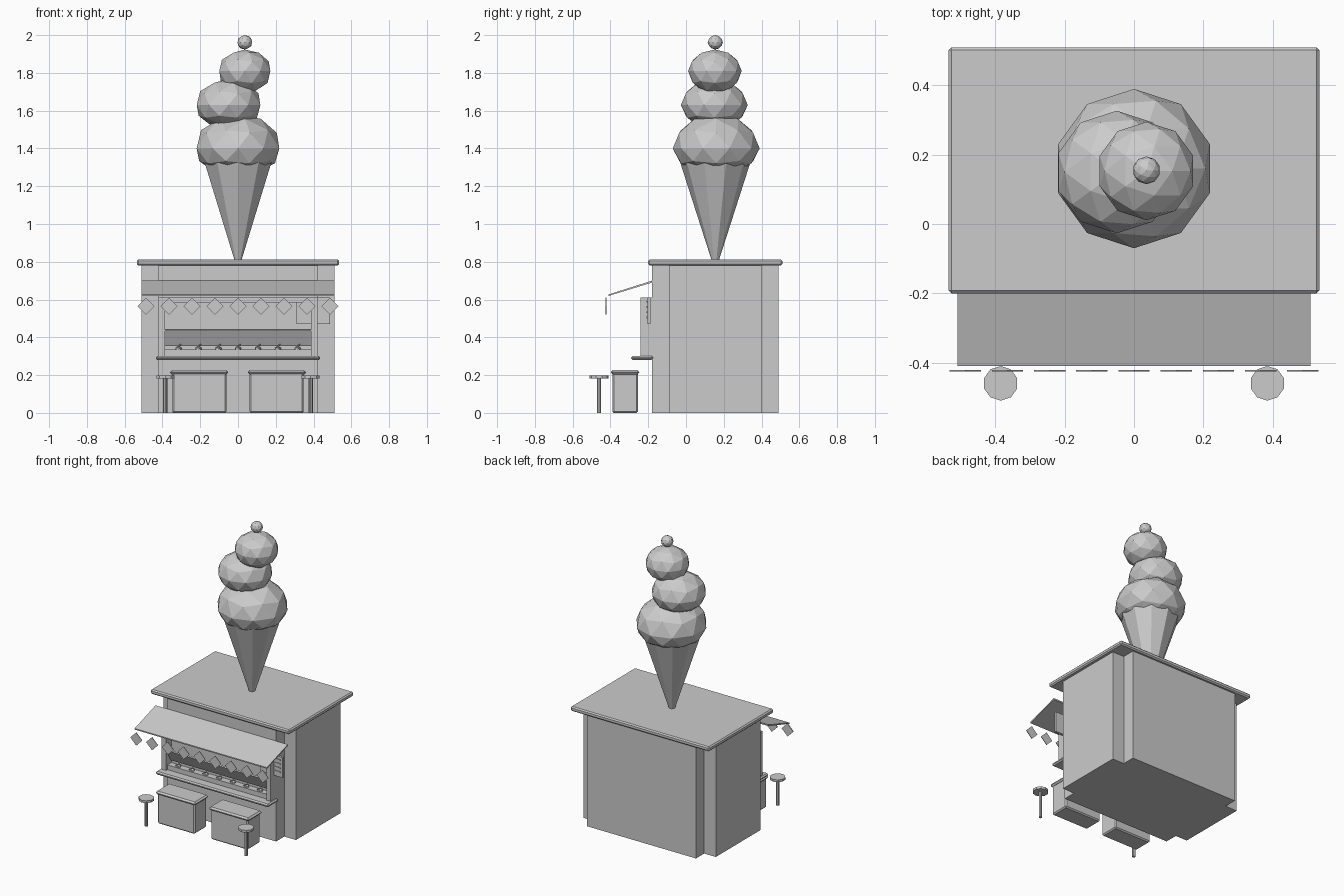
import bpy, bmesh, math
from mathutils import Matrix, Vector

cube = bpy.data.objects.get("Cube")
if cube:
    bpy.data.objects.remove(cube)

grey = bpy.data.materials.new("plain_grey")
grey.use_nodes = True
grey.diffuse_color = (0.6, 0.6, 0.6, 1)
grey.node_tree.nodes["Principled BSDF"].inputs["Base Color"].default_value = grey.diffuse_color


def finish(name, bm):
    bmesh.ops.recalc_face_normals(bm, faces=bm.faces)
    mesh = bpy.data.meshes.new(name)
    bm.to_mesh(mesh)
    bm.free()
    mesh.materials.append(grey)
    obj = bpy.data.objects.new(name, mesh)
    bpy.context.collection.objects.link(obj)
    return obj


def box(name, x, y, z, bevel=0):
    """Box from (low, high) ranges on each axis."""
    bm = bmesh.new()
    size = [r[1] - r[0] for r in (x, y, z)]
    mid = [(r[0] + r[1]) / 2 for r in (x, y, z)]
    bmesh.ops.create_cube(bm, size=1, matrix=Matrix.Translation(mid) @ Matrix.Diagonal((*size, 1)))
    if bevel:
        bmesh.ops.bevel(bm, geom=bm.edges[:], offset=bevel, segments=1, affect='EDGES')
    return finish(name, bm)


def cone(name, center, r_low, r_high, z_low, z_high, sides=10):
    bm = bmesh.new()
    bmesh.ops.create_cone(bm, cap_ends=True, segments=sides, radius1=r_low, radius2=r_high,
                          depth=z_high - z_low,
                          matrix=Matrix.Translation((*center, (z_low + z_high) / 2)))
    return finish(name, bm)


def ball(name, center, radius, up=1, down=1, detail=2):
    """Faceted ball with its upper and lower halves squashed separately."""
    bm = bmesh.new()
    bmesh.ops.create_icosphere(bm, subdivisions=detail, radius=radius)
    for v in bm.verts:
        v.co.z *= up if v.co.z > 0 else down
        v.co += Vector(center)
    return finish(name, bm)


def extrude_x(name, profile, half):
    """Side profile of (y, z) points swept across the width."""
    bm = bmesh.new()
    face = bm.faces.new([bm.verts.new((-half, y, z)) for y, z in profile])
    new = bmesh.ops.extrude_face_region(bm, geom=[face])["geom"]
    bmesh.ops.translate(bm, vec=(2 * half, 0, 0),
                        verts=[v for v in new if isinstance(v, bmesh.types.BMVert)])
    return finish(name, bm)


# Kiosk body with notched corners
outline = [(0.51, -0.09), (0.42, -0.09), (0.42, -0.18)]
back = [(0.42, 0.49), (0.42, 0.40), (0.51, 0.40)]
right_half = outline[::-1] + back[::-1]
points = right_half + [(-x, y) for x, y in right_half[::-1]]
bm = bmesh.new()
base = bm.faces.new([bm.verts.new((x, y, 0)) for x, y in points])
top = bmesh.ops.extrude_face_region(bm, geom=[base])["geom"]
bmesh.ops.translate(bm, vec=(0, 0, 0.785), verts=[v for v in top if isinstance(v, bmesh.types.BMVert)])
finish("kiosk_body", bm)

# Roof slab
box("roof", (-0.535, 0.535), (-0.2, 0.51), (0.78, 0.812), 0.008)

# Awning
extrude_x("awning", [(-0.18, 0.70), (-0.41, 0.627), (-0.41, 0.619), (-0.18, 0.69)], 0.51)

# Bunting
for i in range(9):
    bm = bmesh.new()
    spin = Matrix.Rotation(math.pi / 4, 4, 'Y')
    place = Matrix.Translation((-0.487 + i * 0.1218, -0.424, 0.565))
    bmesh.ops.create_cube(bm, size=1, matrix=place @ spin @ Matrix.Diagonal((0.064, 0.004, 0.064, 1)))
    finish(f"bunting_flag_{i + 1}", bm)

# Serving window
for side, s in (("left", 1), ("right", -1)):
    box(f"window_post_{side}", sorted((s * 0.387, s * 0.42)), (-0.24, -0.18), (0.30, 0.61))
box("window_lintel", (-0.387, 0.387), (-0.24, -0.18), (0.585, 0.61))
extrude_x("display_guard", [(-0.182, 0.355), (-0.19, 0.355), (-0.235, 0.44), (-0.227, 0.445)], 0.387)
box("tub_tray", (-0.387, 0.387), (-0.225, -0.18), (0.30, 0.335))
for i in range(7):
    x = -0.315 + i * 0.105
    ball(f"display_scoop_{i + 1}", (x, -0.205, 0.335), 0.02, detail=1)
    bm = bmesh.new()
    tilt = Matrix.Rotation(math.radians(55), 4, 'Y')
    bmesh.ops.create_cone(bm, cap_ends=True, segments=6, radius1=0.004, radius2=0.004, depth=0.035,
                          matrix=Matrix.Translation((x, -0.215, 0.353)) @ tilt)
    finish(f"scoop_handle_{i + 1}", bm)
box("counter", (-0.435, 0.435), (-0.29, -0.175), (0.28, 0.302), 0.008)

# Menu board
box("menu_board", (0.31, 0.487), (-0.203, -0.187), (0.47, 0.612))
for i in range(4):
    z = 0.50 + i * 0.028
    box(f"menu_line_{i + 1}", (0.43, 0.47), (-0.208, -0.2), (z, z + 0.009))

# Freezers and stools
for side, s in (("left", 1), ("right", -1)):
    box(f"freezer_{side}", sorted((s * 0.062, s * 0.348)), (-0.39, -0.255), (0, 0.215), 0.008)
    box(f"freezer_lid_{side}", sorted((s * 0.052, s * 0.36)), (-0.398, -0.247), (0.203, 0.226), 0.01)
    spot = (s * 0.385, -0.46)
    cone(f"stool_seat_{side}", spot, 0.05, 0.05, 0.182, 0.198)
    cone(f"stool_leg_{side}", spot, 0.011, 0.011, 0, 0.185, 8)

# Giant ice cream
cone("wafer_cone", (0, 0.155), 0.02, 0.2, 0.81, 1.37)
ball("lower_scoop", (0, 0.16, 1.40), 0.23, 0.8, 0.65)
ball("middle_scoop", (-0.05, 0.15, 1.63), 0.177, 0.78, 0.72)
ball("upper_scoop", (0.036, 0.153, 1.81), 0.142, 0.8, 0.85)
ball("cherry", (0.036, 0.155, 1.962), 0.04, 0.95, 0.95)
